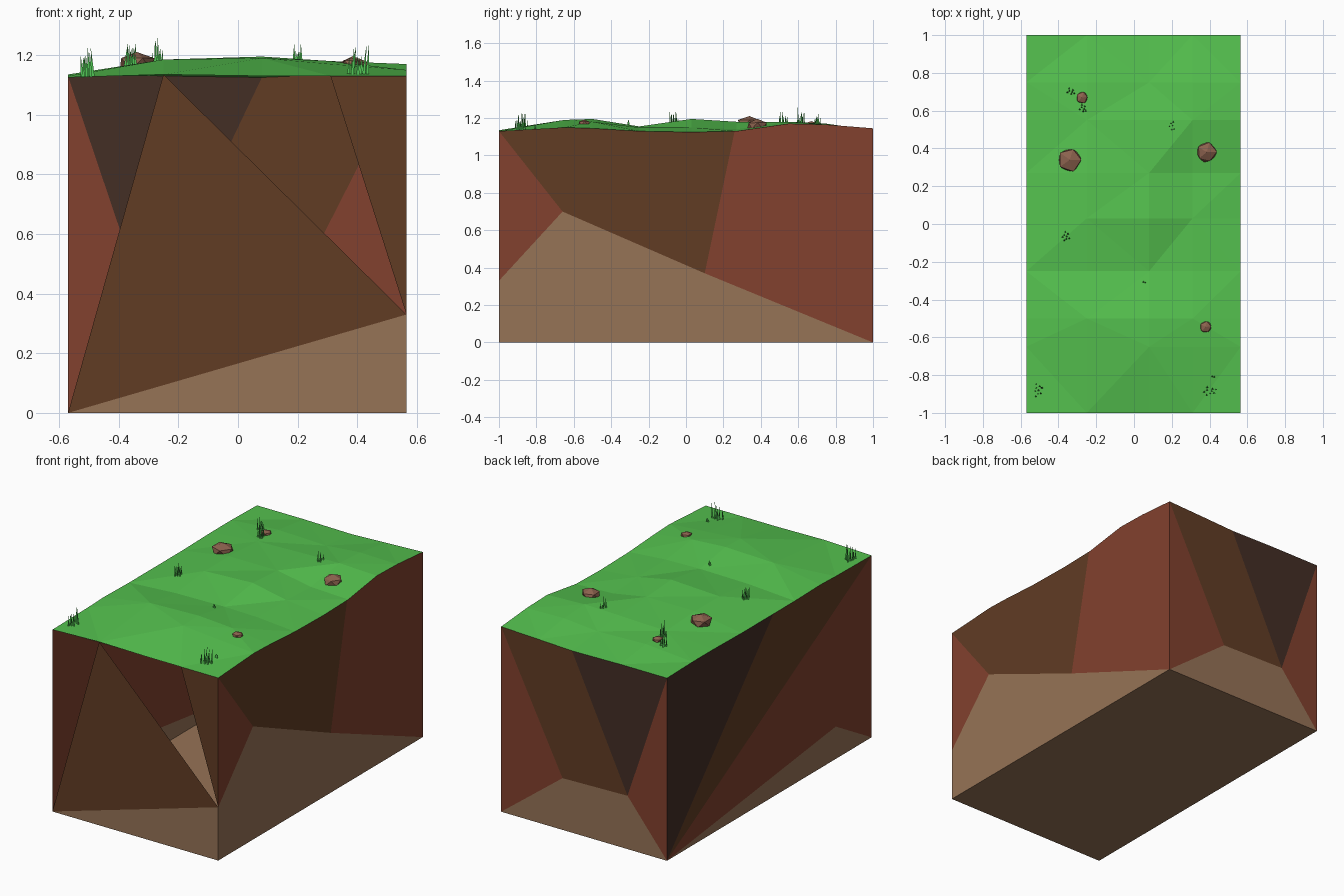
import bpy, bmesh, math, random
from mathutils import Vector, Matrix

if "Cube" in bpy.data.objects:
    bpy.data.objects.remove(bpy.data.objects["Cube"])

random.seed(4)


def material(name, rgb):
    lin = [((c / 255 + 0.055) / 1.055) ** 2.4 for c in rgb]
    m = bpy.data.materials.new(name)
    m.diffuse_color = (*lin, 1)
    m.use_nodes = True
    m.node_tree.nodes["Principled BSDF"].inputs["Base Color"].default_value = m.diffuse_color
    return m


TAN, RED, BROWN, DARK = range(4)
EARTH = [material("tan_earth", (150, 115, 86)), material("red_earth", (130, 65, 46)),
         material("brown_earth", (97, 60, 36)), material("dark_earth", (67, 46, 37))]
GRASS = material("grass_green", (85, 194, 79))
BLADE = material("blade_green", (80, 196, 84))
ROCK = material("rock_brown", (140, 98, 78))

# Gentle grass height field on a coarse grid
XS = [-0.57, -0.25, 0.08, 0.31, 0.565]
YS = [-1, -0.65, -0.5, -0.25, 0.03, 0.27, 0.55, 0.75, 1]
H = [[1.125, 1.135, 1.13, 1.13, 1.13],
     [1.13, 1.17, 1.19, 1.17, 1.15],
     [1.135, 1.185, 1.195, 1.18, 1.145],
     [1.13, 1.15, 1.155, 1.15, 1.13],
     [1.13, 1.18, 1.195, 1.15, 1.125],
     [1.13, 1.18, 1.18, 1.14, 1.13],
     [1.135, 1.165, 1.175, 1.18, 1.17],
     [1.135, 1.16, 1.15, 1.17, 1.165],
     [1.13, 1.13, 1.125, 1.135, 1.145]]


def locate(vals, v):
    i = max(k for k in range(len(vals) - 1) if k == 0 or vals[k] <= v)
    return i, (v - vals[i]) / (vals[i + 1] - vals[i])


def height(x, y):
    i, s = locate(XS, x)
    j, t = locate(YS, y)
    low = H[j][i] * (1 - s) + H[j][i + 1] * s
    high = H[j + 1][i] * (1 - s) + H[j + 1][i + 1] * s
    return low * (1 - t) + high * t


def finish(name, bm, mats):
    me = bpy.data.meshes.new(name)
    bm.to_mesh(me)
    bm.free()
    for m in mats:
        me.materials.append(m)
    ob = bpy.data.objects.new(name, me)
    bpy.context.collection.objects.link(ob)
    return ob


def wall(name, axis, pos, patches):
    """Flat wall of coloured patches; ('top', a, b) follows the grass edge."""
    bm = bmesh.new()
    place = (lambda u, z: Vector((pos, u, z))) if axis == 0 else (lambda u, z: Vector((u, pos, z)))
    grid = YS if axis == 0 else XS
    out = Vector((0, 0, 0))
    out[axis] = math.copysign(1, pos)
    for mat, pts in patches:
        loop = []
        for p in pts:
            if p[0] == 'top':
                a, b = p[1], p[2]
                us = [a] + sorted([g for g in grid if min(a, b) < g < max(a, b)], reverse=a > b)
                for u in us + ([b] if a != b else []):
                    q = place(u, 0)
                    loop.append(place(u, height(q.x, q.y)))
            else:
                loop.append(place(*p))
        f = bm.faces.new([bm.verts.new(v) for v in loop])
        f.material_index = mat
        f.normal_update()
        if f.normal.dot(out) < 0:
            f.normal_flip()
    finish(name, bm, EARTH)


L, R = XS[0], XS[-1]
# Front wall, with two open gaps into the hollow block
wall("front_wall", 1, -1, [
    (TAN, [(L, 0), (R, 0), (R, 0.33)]),
    (BROWN, [(L, 0), (R, 0.33), ('top', -0.25, -0.25)]),
    (BROWN, [(R, 0.33), ('top', R, 0.31)])])
wall("right_wall", 0, R, [
    (TAN, [(-1, 0), (1, 0), (0.1, 0.37), (-0.66, 0.7), (-1, 0.33)]),
    (RED, [(-1, 0.33), (-0.66, 0.7), ('top', -1, -1)]),
    (BROWN, [(-0.66, 0.7), (0.1, 0.37), ('top', 0.26, -1)]),
    (RED, [(0.1, 0.37), (1, 0), ('top', 1, 0.26)])])
wall("back_wall", 1, 1, [
    (TAN, [(L, 0), (R, 0), (0.145, 0.32), (-0.30, 0.33)]),
    (RED, [(R, 0), ('top', R, R), (0.145, 0.32)]),
    (BROWN, [(0.145, 0.32), ('top', R, 0.08), (-0.30, 0.33)]),
    (DARK, [(-0.30, 0.33), ('top', 0.08, L)]),
    (RED, [(L, 0), (-0.30, 0.33), ('top', L, L)])])
wall("left_wall", 0, L, [
    (TAN, [(1, 0), (-0.65, 0.2), (-1, 0)]),
    (RED, [(1, 0), ('top', -1, -1), (-1, 0), (-0.65, 0.2)]),
    (BROWN, [(1, 0), ('top', -0.04, -1)]),
    (DARK, [(1, 0), ('top', 1, -0.04)])])

# Bottom
bm = bmesh.new()
bm.faces.new([bm.verts.new(p) for p in ((L, -1, 0), (L, 1, 0), (R, 1, 0), (R, -1, 0))])
finish("bottom", bm, EARTH[:1])

# Grass sheet
bm = bmesh.new()
rows = [[bm.verts.new((x, y, H[j][i])) for i, x in enumerate(XS)] for j, y in enumerate(YS)]
for j in range(len(YS) - 1):
    for i in range(len(XS) - 1):
        a, b, c, d = rows[j][i], rows[j][i + 1], rows[j + 1][i + 1], rows[j + 1][i]
        for tri in (((a, b, c), (a, c, d)) if (i + j) % 2 else ((a, b, d), (b, c, d))):
            bm.faces.new(tri)
finish("grass_top", bm, [GRASS])

# Faceted rocks, half sunk in the grass
for k, (x, y, r) in enumerate([(-0.34, 0.34, 0.068), (0.385, 0.38, 0.058),
                               (-0.275, 0.67, 0.034), (0.38, -0.545, 0.034)]):
    bm = bmesh.new()
    bmesh.ops.create_icosphere(bm, subdivisions=1, radius=r)
    for v in bm.verts:
        v.co *= random.uniform(0.9, 1.08)
        v.co.z *= 0.62
    bm.transform(Matrix.Translation((x, y, height(x, y) + 0.1 * r)) @ Matrix.Rotation(k * 1.3, 4, 'Z'))
    finish(f"rock_{k + 1}", bm, [ROCK])

# Grass tufts: x, y, spread x, spread y, blade height, blade count
TUFTS = [(-0.51, -0.88, 0.022, 0.04, 0.09, 9), (0.4, -0.885, 0.04, 0.025, 0.09, 9),
         (-0.36, -0.065, 0.022, 0.025, 0.09, 8), (-0.335, 0.7, 0.025, 0.018, 0.08, 7),
         (-0.27, 0.61, 0.022, 0.022, 0.09, 7), (0.2, 0.52, 0.014, 0.033, 0.06, 6),
         (0.055, -0.31, 0.008, 0.006, 0.03, 2), (0.42, -0.81, 0.008, 0.006, 0.03, 2)]
for k, (x, y, sx, sy, h, n) in enumerate(TUFTS):
    bm = bmesh.new()
    for b in range(n):
        a, rad = b * 2.4, math.sqrt((b + 0.5) / n)
        px, py = x + sx * rad * math.cos(a), y + sy * rad * math.sin(a)
        tall = h * random.uniform(0.55, 1.1)
        lean = Matrix.Rotation(random.uniform(-0.1, 0.1), 4, 'Y')
        bmesh.ops.create_cone(bm, cap_ends=False, segments=3, radius1=0.006, radius2=0.0005, depth=tall,
                              matrix=Matrix.Translation((px, py, height(px, py) + tall / 2 - 0.004)) @ lean)
    finish(f"grass_tuft_{k + 1}", bm, [BLADE])
